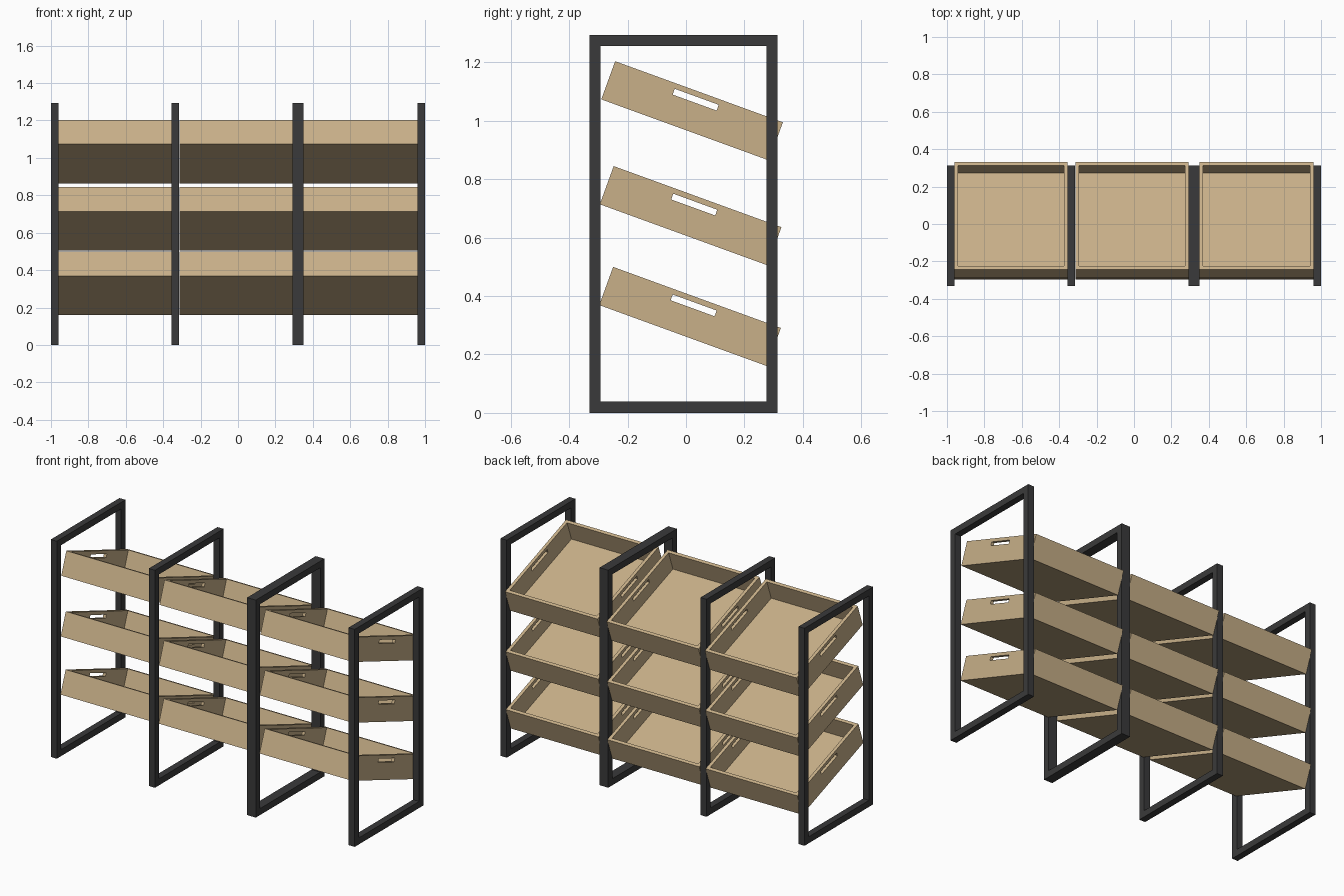
import bpy, bmesh, math
from mathutils import Matrix

if "Cube" in bpy.data.objects:
    bpy.data.objects.remove(bpy.data.objects["Cube"])


def material(name, rgb):
    m = bpy.data.materials.new(name)
    m.diffuse_color = (*rgb, 1)
    m.use_nodes = True
    m.node_tree.nodes["Principled BSDF"].inputs["Base Color"].default_value = m.diffuse_color
    return m


WOOD = material("light_wood", (0.58, 0.435, 0.25))
METAL = material("dark_metal", (0.042, 0.042, 0.043))


def box(bm, x0, x1, y0, y1, z0, z1):
    mat = (Matrix.Translation(((x0 + x1) / 2, (y0 + y1) / 2, (z0 + z1) / 2))
           @ Matrix.Diagonal((x1 - x0, y1 - y0, z1 - z0, 1)))
    bmesh.ops.create_cube(bm, size=1, matrix=mat)


def holed_plate(bm, x0, x1, outer, hole):
    """Plate in the yz plane with a rectangular hole; rects are (y0, y1, z0, z1)."""
    def loop(x, r):
        y0, y1, z0, z1 = r
        return [bm.verts.new((x, y, z)) for y, z in ((y0, z0), (y1, z0), (y1, z1), (y0, z1))]
    rings = [loop(x0, outer), loop(x1, outer), loop(x1, hole), loop(x0, hole)]
    for a, b in zip(rings, rings[1:] + rings[:1]):
        for i in range(4):
            j = (i + 1) % 4
            bm.faces.new((a[i], a[j], b[j], b[i]))


def finish(bm, name, mat):
    bmesh.ops.recalc_face_normals(bm, faces=bm.faces)
    me = bpy.data.meshes.new(name)
    bm.to_mesh(me)
    bm.free()
    me.materials.append(mat)
    ob = bpy.data.objects.new(name, me)
    bpy.context.collection.objects.link(ob)
    return ob


# Upright rectangular frames
Y0, Y1, H, BAR = -0.331, 0.314, 1.294, 0.039
FRAMES = [(-1.0, -0.961), (-0.355, -0.315), (0.292, 0.349), (0.96, 1.0)]
for i, (x0, x1) in enumerate(FRAMES):
    bm = bmesh.new()
    holed_plate(bm, x0, x1, (Y0, Y1, 0, H), (Y0 + BAR, Y1 - BAR, BAR, H - BAR))
    finish(bm, f"frame_{i + 1}", METAL)

# Tilted open trays with a hand slot in each side
L, D, T = 0.611, 0.139, 0.019
SLOT = (0.224, 0.384, 0.099, 0.12)
TIERS = [(-0.297, 0.369), (-0.295, 0.714), (-0.290, 1.073)]  # lower front edge (y, z)
for row, (y, z) in enumerate(TIERS):
    for col in range(3):
        x0, x1 = FRAMES[col][1] + 0.001, FRAMES[col + 1][0] - 0.001
        bm = bmesh.new()
        for a, b in ((x0, x0 + T), (x1 - T, x1)):
            holed_plate(bm, a, b, (0, L, 0, D), SLOT)
        box(bm, x0 + T, x1 - T, 0, L, 0, T)          # floor
        box(bm, x0 + T, x1 - T, 0, T, T, D)          # front wall
        box(bm, x0 + T, x1 - T, L - T, L, T, D)      # back wall
        tray = finish(bm, f"tray_row{row + 1}_col{col + 1}", WOOD)
        tray.location = (0, y, z)
        tray.rotation_euler = (math.radians(-20), 0, 0)
